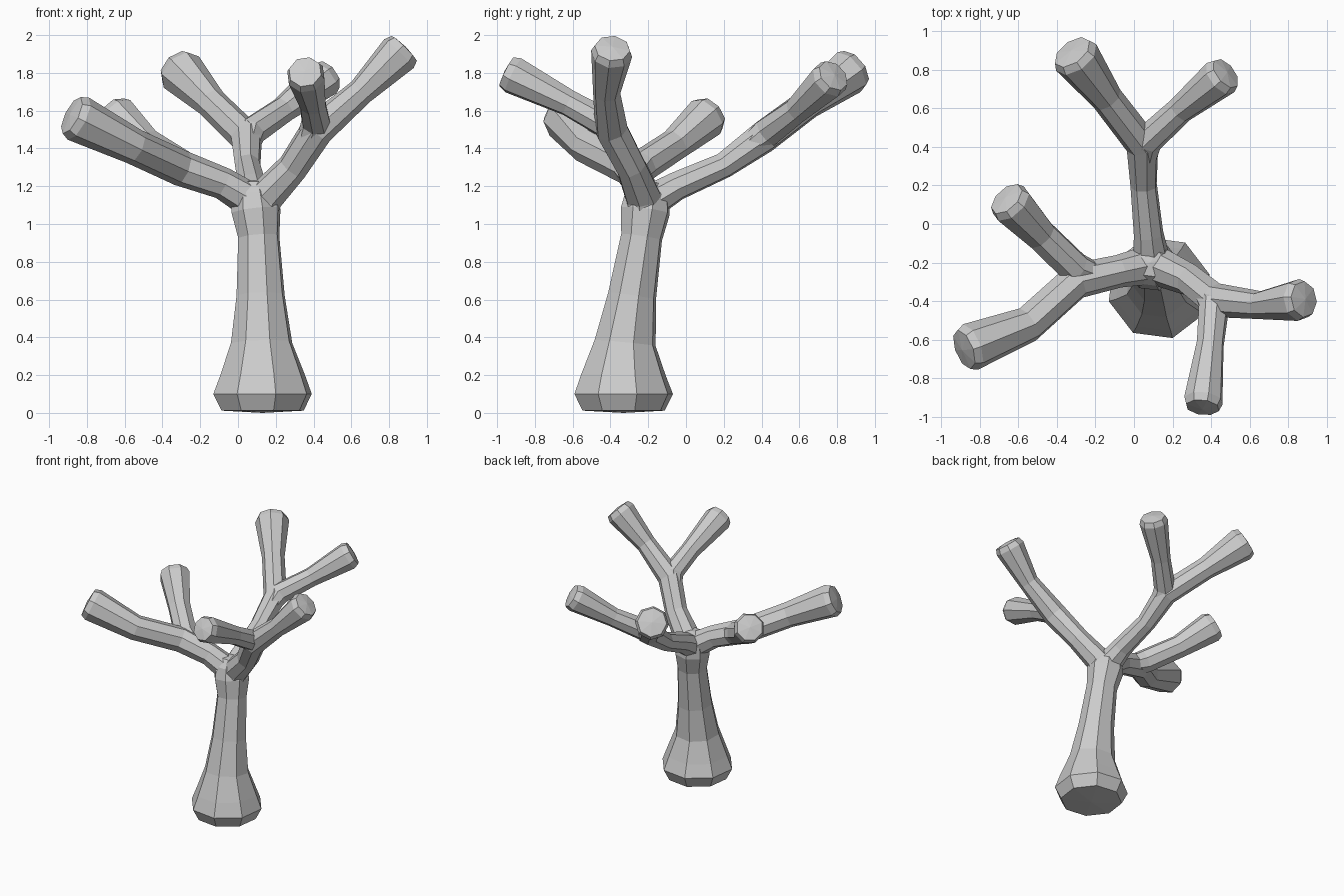
import bpy, bmesh
from math import cos, sin, pi, radians
from mathutils import Vector

if "Cube" in bpy.data.objects:
    bpy.data.objects.remove(bpy.data.objects["Cube"])

SIDES = 8


def tube(name, pts, phase=0.0, tip=True):
    """Eight-sided tube through (x, y, z, radius) points, with a bevelled tip."""
    path = [(Vector(p[:3]), p[3]) for p in pts]
    if tip:
        end, r = path[-1]
        d = (end - path[-2][0]).normalized()
        path[-1] = (end - d * 0.04, r)
        path.append((end, r * 0.86))
    bm = bmesh.new()
    rings, side = [], Vector((1, 0, 0))
    n = len(path)
    for i, (c, r) in enumerate(path):
        a = (c - path[i - 1][0]).normalized() if i else Vector()
        b = (path[i + 1][0] - c).normalized() if i < n - 1 else Vector()
        t = (a + b).normalized()
        side = (side - t * side.dot(t)).normalized()
        up = t.cross(side)
        ring = []
        for k in range(SIDES):
            ang = 2 * pi * k / SIDES + phase
            ring.append(bm.verts.new(c + (side * cos(ang) + up * sin(ang)) * r))
        rings.append(ring)
    for lo, hi in zip(rings, rings[1:]):
        for k in range(SIDES):
            j = (k + 1) % SIDES
            bm.faces.new((lo[k], lo[j], hi[j], hi[k]))
    # slightly domed caps
    for ring, out, flip in ((rings[0], path[0][0] - path[1][0], True),
                            (rings[-1], path[-1][0] - path[-2][0], False)):
        mid = sum((v.co for v in ring), Vector()) / SIDES
        v = bm.verts.new(mid + out.normalized() * 0.012)
        for k in range(SIDES):
            j = (k + 1) % SIDES
            bm.faces.new((ring[j], ring[k], v) if flip else (ring[k], ring[j], v))
    bmesh.ops.recalc_face_normals(bm, faces=bm.faces)
    me = bpy.data.meshes.new(name)
    bm.to_mesh(me)
    bm.free()
    ob = bpy.data.objects.new(name, me)
    bpy.context.collection.objects.link(ob)
    return ob


# trunk
trunk = tube("tree", [
    (.13, -.33, .012, .225), (.13, -.33, .10, .27), (.13, -.33, .20, .232),
    (.125, -.322, .37, .168), (.12, -.285, .62, .132), (.11, -.235, .93, .113),
    (.095, -.215, 1.07, .135), (.085, -.205, 1.16, .12), (.085, -.2, 1.22, .075)],
    phase=radians(15), tip=False)

# limbs that start inside the trunk, and side branches that start inside a limb
limbs = [
    ("left_limb", [
        (.10, -.22, 1.0, .085), (.06, -.215, 1.13, .1), (-.08, -.245, 1.215, .085),
        (-.30, -.295, 1.295, .095), (-.55, -.52, 1.41, .095), (-.88, -.65, 1.575, .125)]),
    ("left_side_branch", [
        (-.20, -.27, 1.255, .07), (-.30, -.235, 1.305, .088),
        (-.48, -.06, 1.42, .085), (-.66, .13, 1.585, .115)]),
    ("back_limb", [
        (.104, -.224, .99, .083), (.088, -.19, 1.12, .1), (.075, -.05, 1.2, .078),
        (.05, .2, 1.31, .07), (.045, .41, 1.46, .088),
        (-.14, .65, 1.64, .083), (-.32, .89, 1.825, .125)]),
    ("back_side_branch", [
        (.048, .32, 1.4, .062), (.065, .43, 1.485, .082),
        (.24, .59, 1.605, .072), (.475, .78, 1.785, .105)]),
    ("right_limb", [
        (.107, -.226, 1.01, .084), (.14, -.225, 1.14, .1), (.29, -.29, 1.3, .083),
        (.42, -.395, 1.5, .09), (.65, -.42, 1.7, .073), (.88, -.39, 1.93, .11)]),
    ("right_side_branch", [
        (.37, -.36, 1.42, .064), (.415, -.42, 1.53, .082),
        (.395, -.62, 1.64, .072), (.355, -.95, 1.805, .103)]),
]
helpers = []
for i, (name, pts) in enumerate(limbs):
    ob = tube(name, pts, phase=radians(7 + 6 * i))
    ob.hide_render = True
    helpers.append(ob)
    mod = trunk.modifiers.new(name, 'BOOLEAN')
    mod.operation = 'UNION'
    mod.solver = 'EXACT'
    mod.object = ob

# merge everything into one skin
bpy.context.view_layer.update()
dg = bpy.context.evaluated_depsgraph_get()
merged = bpy.data.meshes.new_from_object(trunk.evaluated_get(dg))
trunk.modifiers.clear()
trunk.data = merged
for ob in helpers:
    bpy.data.objects.remove(ob)
